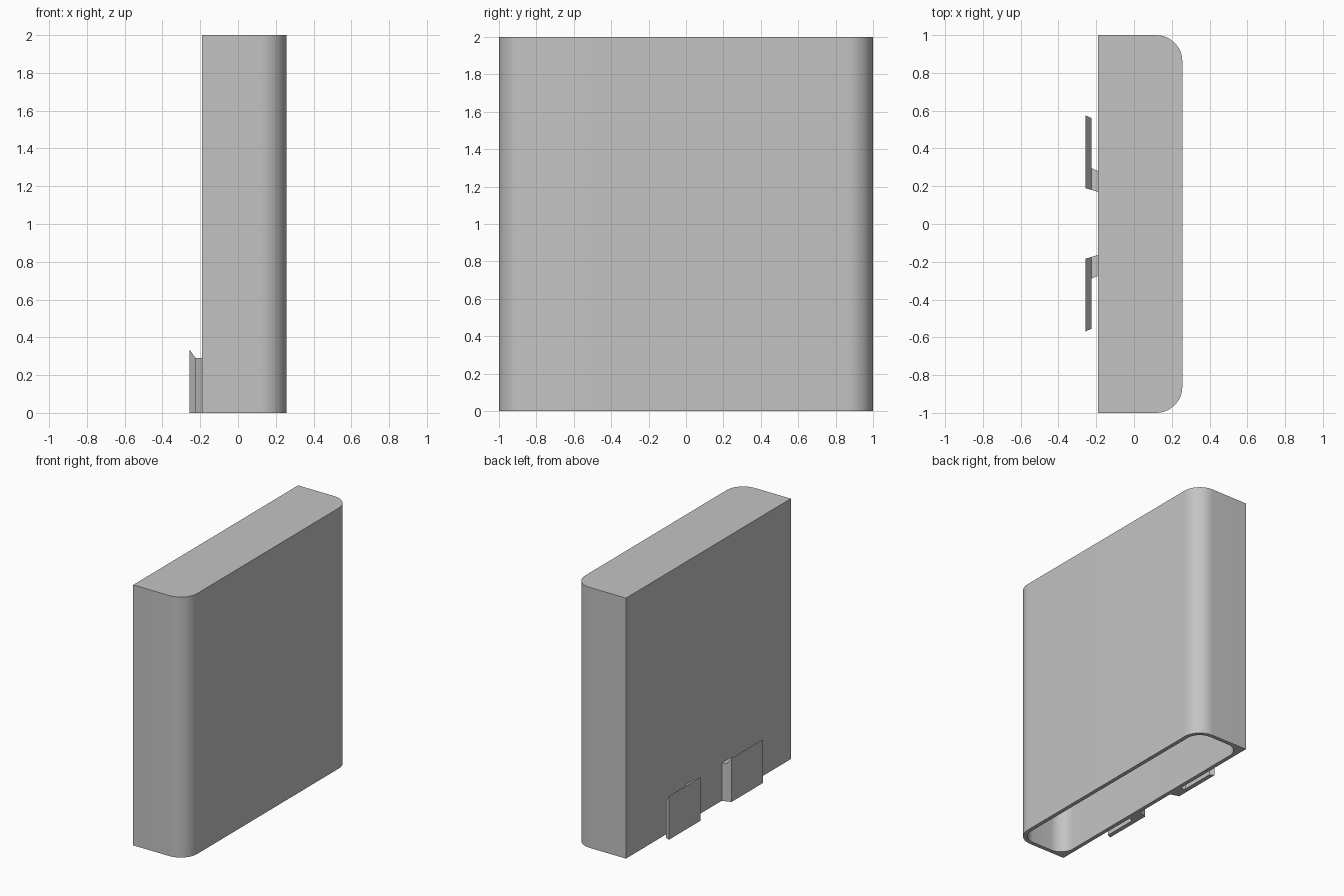
import bpy, bmesh
from math import cos, sin, pi, radians

if "Cube" in bpy.data.objects:
    bpy.data.objects.remove(bpy.data.objects["Cube"], do_unlink=True)

grey = bpy.data.materials.new("light grey")
grey.use_nodes = True
COLOUR = (0.55, 0.55, 0.55, 1)
grey.diffuse_color = COLOUR
grey.node_tree.nodes["Principled BSDF"].inputs["Base Color"].default_value = COLOUR

HEIGHT, WALL, RADIUS = 2.0, 0.03, 0.14
BACK, FACE, SIDE = -0.19, 0.256, 1.0


def arc(cx, cy, r, start, steps=12):
    """Quarter circle, counter-clockwise from the start angle."""
    return [(cx + r * cos(start + pi / 2 * i / steps),
             cy + r * sin(start + pi / 2 * i / steps)) for i in range(steps + 1)]


def rounded(x0, x1, half, r, all_corners):
    """Outline in plan; the corners at x0 are rounded only on request."""
    pts = arc(x1 - r, -half + r, r, -pi / 2) + arc(x1 - r, half - r, r, 0)
    if all_corners:
        pts += arc(x0 + r, half - r, r, pi / 2) + arc(x0 + r, -half + r, r, pi)
    else:
        pts += [(x0, half), (x0, -half)]
    return pts


def add_tube(bm, outline, top):
    """Walls and top cap over an outline; returns the open lower edge loop.
    The top may be a number or a function of x."""
    height = top if callable(top) else lambda x: top
    low = [bm.verts.new((x, y, 0)) for x, y in outline]
    high = [bm.verts.new((x, y, height(x))) for x, y in outline]
    n = len(outline)
    for i in range(n):
        j = (i + 1) % n
        bm.faces.new((low[i], low[j], high[j], high[i]))
    bm.faces.new(high)
    return low, [bm.edges.get((low[i], low[(i + 1) % n])) for i in range(n)]


def finish(name, bm):
    bmesh.ops.recalc_face_normals(bm, faces=bm.faces)
    mesh = bpy.data.meshes.new(name)
    bm.to_mesh(mesh)
    bm.free()
    mesh.materials.append(grey)
    obj = bpy.data.objects.new(name, mesh)
    bpy.context.collection.objects.link(obj)
    return obj


# Hollow shell, open underneath
bm = bmesh.new()
_, outer = add_tube(bm, rounded(BACK, FACE, SIDE, RADIUS, False), HEIGHT)
_, inner = add_tube(bm, rounded(BACK + WALL, FACE - WALL, SIDE - WALL,
                                RADIUS - WALL, True), HEIGHT - WALL)
bmesh.ops.triangle_fill(bm, edges=outer + inner, use_beauty=True, normal=(0, 0, -1))
shell = finish("shell", bm)
bpy.ops.object.select_all(action="DESELECT")
shell.select_set(True)
bpy.context.view_layer.objects.active = shell
bpy.ops.object.shade_smooth_by_angle(angle=radians(30))

# Two hooked clips on the back: a short stem and a plate with a slanted top
MID, OUT, STEM_TOP, PLATE_TOP = -0.224, -0.257, 0.29, 0.335
stem = [(BACK, 0.167), (BACK, 0.277), (MID, 0.292), (MID, 0.177)]
plate = [(MID, 0.177), (MID, 0.557), (OUT, 0.572), (OUT, 0.187)]


def slant(x):
    return STEM_TOP + (PLATE_TOP - STEM_TOP) * (MID - x) / (MID - OUT)


for side, sign in (("left", 1), ("right", -1)):
    for part, outline, top in (("stem", stem, STEM_TOP), ("plate", plate, slant)):
        bm = bmesh.new()
        low, _ = add_tube(bm, [(x, sign * y + 0.003) for x, y in outline], top)
        bm.faces.new(low)
        finish(f"clip_{part}_{side}", bm)
